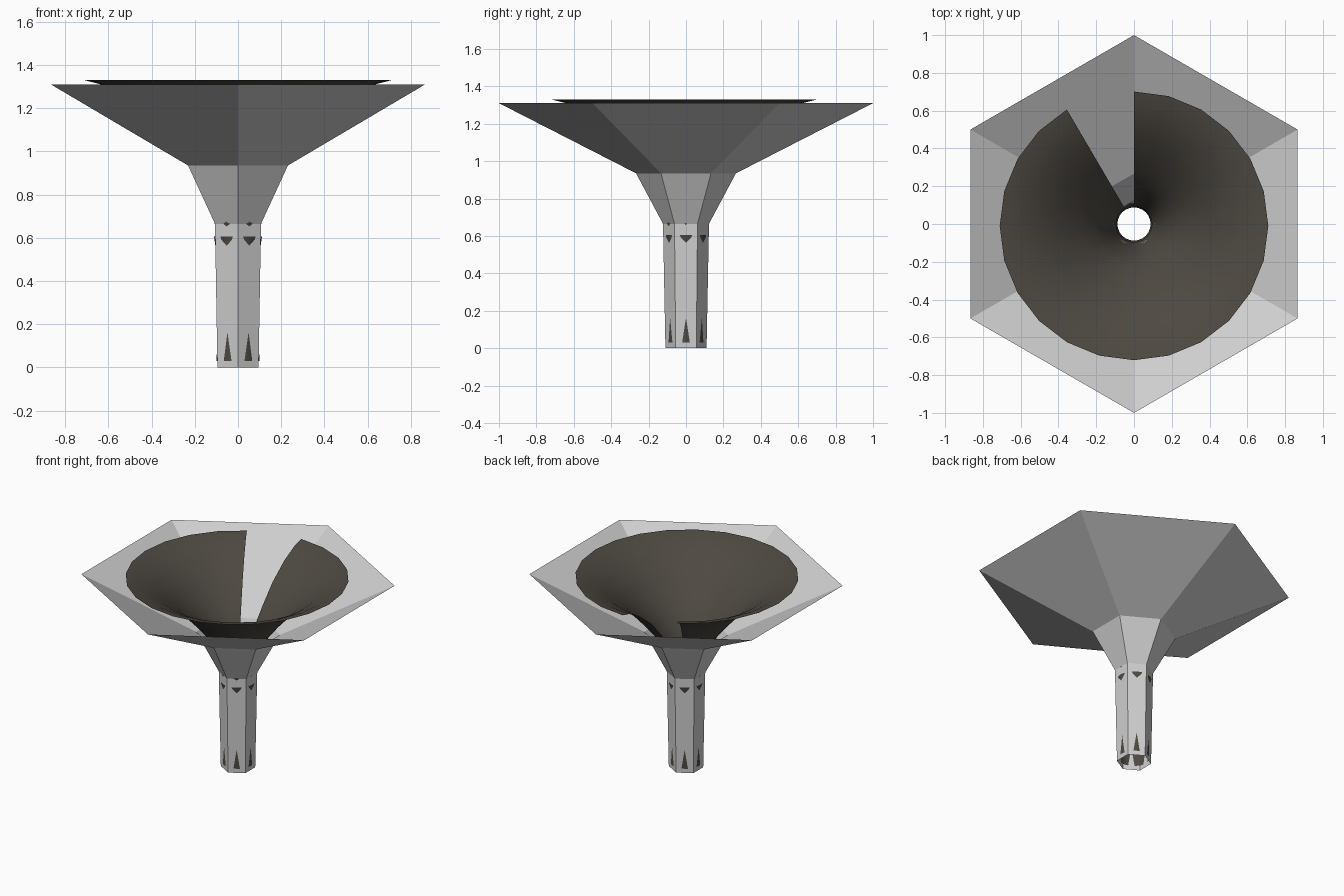
import bpy, bmesh, math

if "Cube" in bpy.data.objects:
    bpy.data.objects.remove(bpy.data.objects["Cube"])


def material(name, rgb):
    m = bpy.data.materials.new(name)
    m.diffuse_color = (*rgb, 1.0)
    m.use_nodes = True
    m.node_tree.nodes["Principled BSDF"].inputs["Base Color"].default_value = m.diffuse_color
    return m


def revolve(name, profile, sides, start, span, mat, smooth=False, shear=0.0):
    """Sweep (radius, height) points round z; 'span' counts the sides kept."""
    closed = span == sides
    bm = bmesh.new()
    rings = []
    for r, z in profile:
        ring = []
        for i in range(span if closed else span + 1):
            a = math.radians(start + 360 * i / sides)
            ring.append(bm.verts.new((r * math.cos(a), r * math.sin(a) - shear * r, z)))
        rings.append(ring)
    for low, high in zip(rings, rings[1:]):
        for i in range(span):
            j = (i + 1) % len(low)
            bm.faces.new((low[i], low[j], high[j], high[i]))
    mesh = bpy.data.meshes.new(name)
    bm.to_mesh(mesh)
    bm.free()
    mesh.materials.append(mat)
    for p in mesh.polygons:
        p.use_smooth = smooth
    ob = bpy.data.objects.new(name, mesh)
    bpy.context.collection.objects.link(ob)
    return ob


grey = material("light grey", (0.62, 0.62, 0.62))
brown = material("dark brown", (0.076, 0.066, 0.054))

# Six-sided open outer shell
revolve("outer_shell", [(0.11, 0), (0.123, 0.665), (0.267, 0.935), (1.0, 1.31)],
        6, 30, 6, grey)

# Round inner pipe, just breaking through the flat stem faces
revolve("inner_pipe", [(0.0985, 0.03), (0.098, 0.17), (0.088, 0.38),
                       (0.088, 0.45), (0.111, 0.605)],
        24, 0, 24, brown, smooth=True)

# Flared inner horn with a two-segment gap at the back
revolve("inner_horn", [(0.095, 0.605), (0.115, 0.7), (0.15, 0.82), (0.21, 0.945),
                       (0.28, 1.03), (0.39, 1.15), (0.52, 1.25), (0.64, 1.312),
                       (0.711, 1.33)],
        24, 120, 22, brown, smooth=True, shear=0.014)
